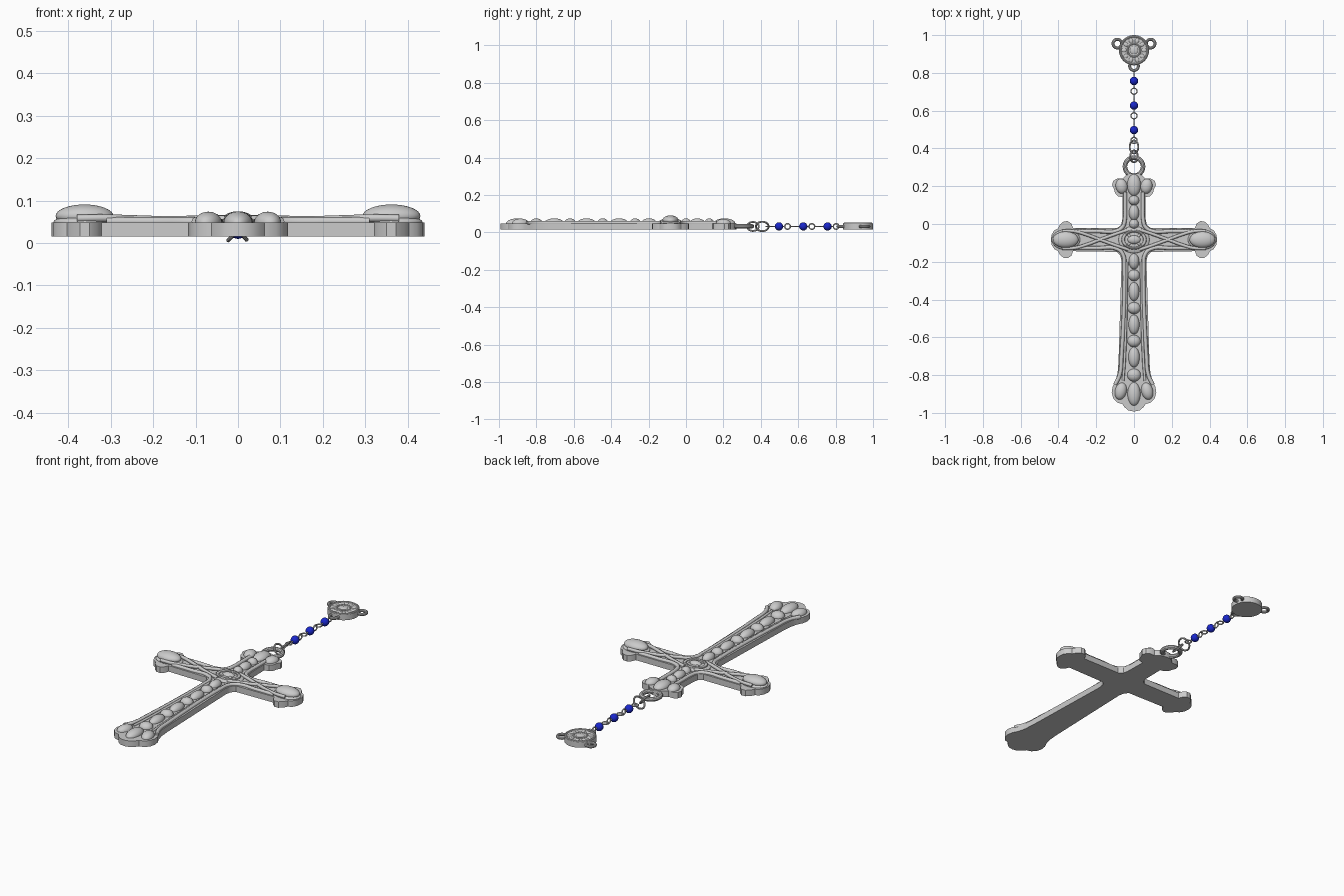
import bpy, bmesh, math

if "Cube" in bpy.data.objects:
    bpy.data.objects.remove(bpy.data.objects["Cube"])

CY = -0.083   # crossbar centre line
ZC = 0.032    # chain height

blue = bpy.data.materials.new("blue_glass")
blue.diffuse_color = (0.01, 0.02, 0.6, 1)
blue.use_nodes = True
blue.node_tree.nodes["Principled BSDF"].inputs["Base Color"].default_value = blue.diffuse_color


def smooth(ob, name):
    ob.name = name
    bpy.ops.object.select_all(action='DESELECT')
    ob.select_set(True)
    bpy.context.view_layer.objects.active = ob
    bpy.ops.object.shade_smooth_by_angle(angle=math.radians(35))
    return ob


def dome(name, loc, size, turn=0.0, mat=None):
    bpy.ops.mesh.primitive_uv_sphere_add(segments=28, ring_count=16, location=loc, rotation=(0, 0, turn))
    ob = bpy.context.object
    ob.scale = size
    if mat:
        ob.data.materials.append(mat)
    return smooth(ob, name)


def ring(name, loc, r, w, rot=(0, 0, 0), scale=(1, 1, 1)):
    bpy.ops.mesh.primitive_torus_add(location=loc, rotation=rot, major_radius=r, minor_radius=w,
                                     major_segments=32, minor_segments=10)
    ob = bpy.context.object
    ob.scale = scale
    return smooth(ob, name)


def strand(name, pts, r, closed=False):
    cu = bpy.data.curves.new(name, 'CURVE')
    cu.dimensions = '3D'
    cu.bevel_depth = r
    cu.bevel_resolution = 2
    cu.resolution_u = 6
    cu.use_fill_caps = True
    sp = cu.splines.new('BEZIER')
    sp.bezier_points.add(len(pts) - 1)
    for bp, p in zip(sp.bezier_points, pts):
        bp.co = p
        bp.handle_left_type = bp.handle_right_type = 'AUTO'
    sp.use_cyclic_u = closed
    ob = bpy.data.objects.new(name, cu)
    bpy.context.collection.objects.link(ob)
    return ob


def plate(name, pts, z0, z1):
    bm = bmesh.new()
    f = bm.faces.new([bm.verts.new((x, y, z0)) for x, y in pts])
    ext = bmesh.ops.extrude_face_region(bm, geom=[f])
    bmesh.ops.translate(bm, vec=(0, 0, z1 - z0),
                        verts=[v for v in ext['geom'] if isinstance(v, bmesh.types.BMVert)])
    bmesh.ops.recalc_face_normals(bm, faces=bm.faces)
    me = bpy.data.meshes.new(name)
    bm.to_mesh(me)
    bm.free()
    ob = bpy.data.objects.new(name, me)
    bpy.context.collection.objects.link(ob)
    return smooth(ob, name)


# Cross plate: right half outline, mirrored
foot = [(0, -0.993), (0.03, -0.987), (0.052, -0.968), (0.062, -0.953), (0.09, -0.945), (0.11, -0.922),
        (0.118, -0.892), (0.113, -0.86), (0.098, -0.83), (0.087, -0.79), (0.082, -0.73), (0.066, -0.2),
        (0.072, -0.168), (0.09, -0.148)]
arm_low = [(0.322, -0.144), (0.332, -0.168), (0.35, -0.181), (0.372, -0.18), (0.392, -0.163), (0.403, -0.142),
           (0.422, -0.133), (0.436, -0.11)]
arm = arm_low + [(0.44, CY)] + [(x, 2 * CY - y) for x, y in reversed(arm_low)]
head = [(0.09, -0.022), (0.068, -0.005), (0.062, 0.025), (0.06, 0.142), (0.085, 0.147), (0.101, 0.165),
        (0.106, 0.185), (0.116, 0.205), (0.11, 0.228), (0.09, 0.24), (0.06, 0.24), (0.045, 0.256), (0.022, 0.266),
        (0, 0.269)]
half = foot + arm + head
plate("cross_plate", half + [(-x, y) for x, y in reversed(half[1:-1])], 0.016, 0.049)

for s in (-1, 1):
    # Raised rims following the arms
    strand("lower_rim", [(s * x, y, 0.051) for x, y in
           [(0.1, -0.85), (0.076, -0.8), (0.066, -0.7), (0.051, -0.22), (0.057, -0.165), (0.085, -0.134),
            (0.2, -0.128), (0.31, -0.128)]], 0.0105)
    strand("upper_rim", [(s * x, y, 0.051) for x, y in
           [(0.047, 0.17), (0.047, 0.1), (0.049, 0.02), (0.058, -0.012), (0.085, -0.034),
            (0.2, -0.038), (0.31, -0.038)]], 0.0105)
    strand("lower_inner_rim", [(s * x, y, 0.05) for x, y in
           [(0.058, -0.83), (0.05, -0.72), (0.037, -0.2)]], 0.007)
    # Crossing strands on the crossbar
    for t in (-1, 1):
        strand("crossbar_strand", [(s * x, CY + t * y, z) for x, y, z in
               [(0.03, 0.052, 0.056), (0.08, 0.036, 0.056), (0.18, 0.0, 0.055), (0.25, -0.026, 0.057),
                (0.32, -0.045, 0.059), (0.38, -0.046, 0.058)]], 0.009)
    # Arm end domes with collar
    dome("arm_end_dome", (s * 0.362, CY, 0.064), (0.068, 0.043, 0.027))
    dome("arm_end_collar", (s * 0.36, CY, 0.05), (0.075, 0.054, 0.016))
    # Side lobes of the trefoils
    dome("foot_side_dome", (s * 0.07, -0.885, 0.048), (0.031, 0.046, 0.026), s * 0.25)
    dome("head_side_dome", (s * 0.066, 0.2, 0.048), (0.031, 0.04, 0.024), -s * 0.2)

# Central domes and bead columns: y, x radius, y radius
for y, rx, ry in [(-0.9, 0.034, 0.062), (-0.8, 0.036, 0.034), (-0.705, 0.03, 0.054), (-0.62, 0.035, 0.032),
                  (-0.532, 0.029, 0.052), (-0.445, 0.034, 0.031), (-0.358, 0.028, 0.05), (-0.272, 0.031, 0.03),
                  (-0.198, 0.027, 0.042), (0.0, 0.025, 0.026), (0.06, 0.027, 0.042), (0.125, 0.028, 0.026),
                  (0.206, 0.036, 0.058)]:
    dome("column_dome", (0, y, 0.048), (rx, ry, 0.027))

# Centre medallion
dome("centre_base", (0, CY, 0.05), (0.082, 0.072, 0.013))
ring("centre_ring", (0, CY, 0.059), 0.05, 0.008, scale=(1.15, 0.9, 1))
dome("centre_stone", (0, CY, 0.056), (0.036, 0.024, 0.019))
for i in range(4):
    a = math.pi / 4 + i * math.pi / 2
    dome("centre_petal", (0.034 * math.cos(a), CY + 0.028 * math.sin(a), 0.058), (0.015, 0.008, 0.008), a)

# Hanging loop and jump rings
ring("hanging_loop", (0, 0.304, 0.033), 0.048, 0.012)
ring("jump_ring_lower", (0, 0.358, ZC), 0.031, 0.005, (0, math.radians(50), 0))
ring("jump_ring_upper", (0, 0.408, ZC), 0.034, 0.005, (0, math.radians(-48), 0))

# Beads on pins with an eye at each end
for y in (0.757, 0.627, 0.497):
    dome("bead", (0, y, ZC), (0.022, 0.022, 0.022), mat=blue)
    strand("bead_pin", [(0, y - 0.038, ZC), (0, y + 0.032, ZC)], 0.0035)
    ring("flat_eye", (0, y - 0.054, ZC), 0.016, 0.0035)
    ring("upright_eye", (0, y + 0.046, ZC), 0.015, 0.0035, (0, math.pi / 2, 0))

# Centrepiece: disc with low relief and three ears
MY = 0.92
disc = [(0.08 * math.cos(i * math.pi / 24), MY + 0.08 * math.sin(i * math.pi / 24)) for i in range(48)]
plate("centrepiece_disc", disc, 0.016, 0.048)
ring("centrepiece_rim", (0, MY, 0.046), 0.073, 0.006)
ring("centrepiece_inner_ring", (0, MY, 0.046), 0.034, 0.005)
dome("centrepiece_boss", (0, MY, 0.046), (0.022, 0.022, 0.007))
for i in range(10):
    a = i * math.pi / 5
    dome("centrepiece_petal", (0.053 * math.cos(a), MY + 0.053 * math.sin(a), 0.046), (0.014, 0.011, 0.006), a)
for x, y in ((-0.088, 0.955), (0.088, 0.955), (0, 0.836)):
    ring("centrepiece_ear", (x, y, ZC), 0.023, 0.008)
